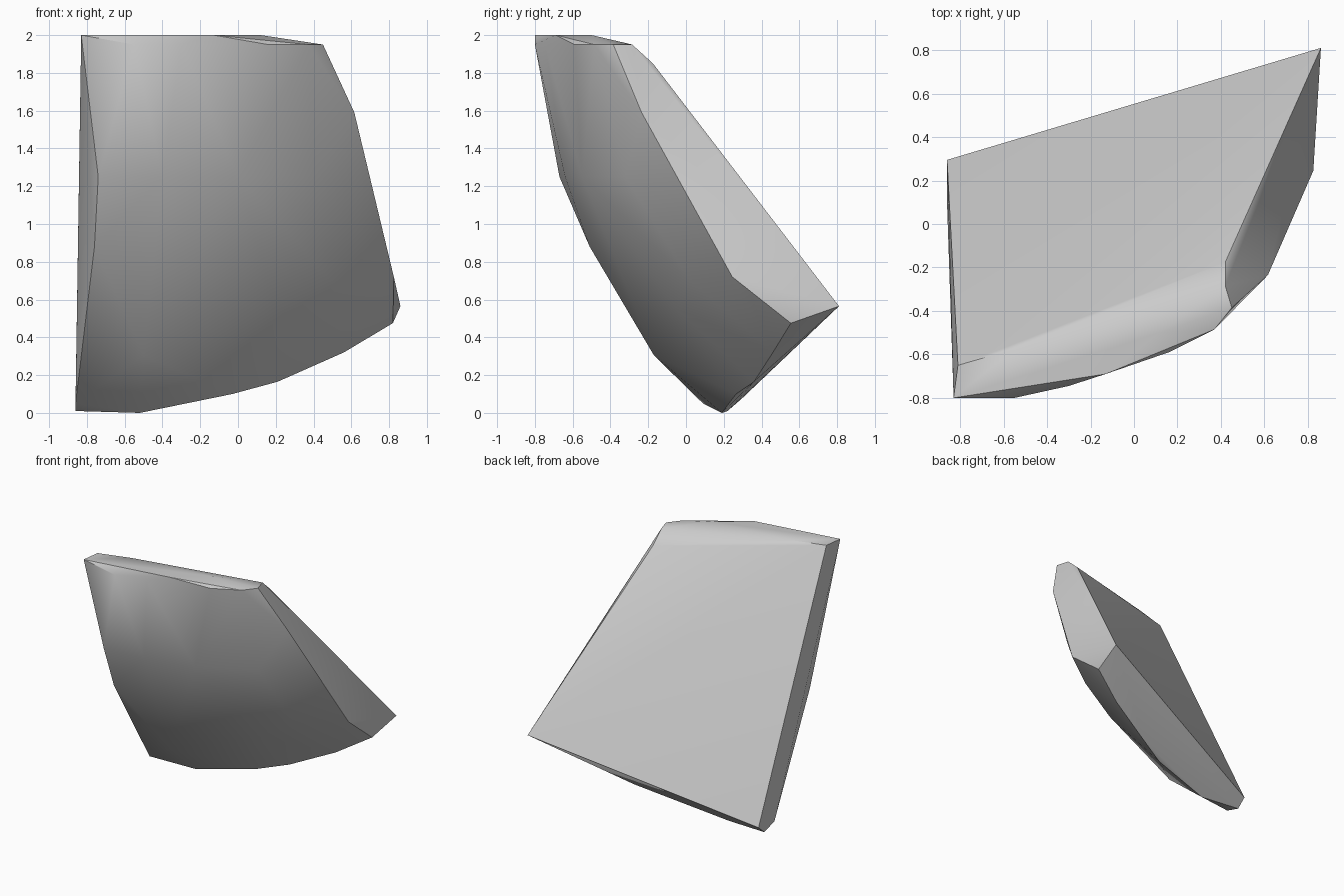
import bpy
import bmesh
import math
from mathutils import Vector

# Remove the default cube
default_cube = bpy.data.objects.get("Cube")
if default_cube:
    bpy.data.objects.remove(default_cube, do_unlink=True)


def make_material(name, colour):
    """One flat colour shown both in the viewport and in a render."""
    material = bpy.data.materials.new(name)
    material.use_nodes = True
    material.diffuse_color = colour
    shader = material.node_tree.nodes["Principled BSDF"]
    shader.inputs["Base Color"].default_value = colour
    shader.inputs["Roughness"].default_value = 0.8
    return material


def hull_object(name, outlines, material):
    """Wrap a solid convex shell around all the given outlines."""
    bm = bmesh.new()
    for outline in outlines:
        for point in outline:
            bm.verts.new(Vector(point))
    result = bmesh.ops.convex_hull(bm, input=list(bm.verts))
    # Drop points that ended up inside the shell
    spare = {item for key in ("geom_interior", "geom_unused")
             for item in result[key] if isinstance(item, bmesh.types.BMVert)}
    bmesh.ops.delete(bm, geom=list(spare), context="VERTS")
    bmesh.ops.recalc_face_normals(bm, faces=list(bm.faces))

    mesh = bpy.data.meshes.new(name)
    bm.to_mesh(mesh)
    bm.free()
    mesh.materials.append(material)
    obj = bpy.data.objects.new(name, mesh)
    bpy.context.scene.collection.objects.link(obj)
    return obj


def shade_smooth(obj, angle):
    """Smooth the bulged face but keep the broken edges crisp."""
    bpy.ops.object.select_all(action="DESELECT")
    obj.select_set(True)
    bpy.context.view_layer.objects.active = obj
    bpy.ops.object.shade_smooth_by_angle(angle=math.radians(angle))


# Flat back face: lower corners and upper corners
back_face = [(.86, .81, .565), (-.86, .295, .075),
             (-.81, -.65, 2), (.42, -.175, 1.85)]

# Top ridge, with the chipped rim in front of it
top_ridge = [(-.83, -.8, 2), (-.55, -.575, 2), (.12, -.5, 2), (-.13, -.69, 2)]
top_rim = [(-.55, -.8, 1.95), (-.3, -.745, 1.95), (.16, -.59, 1.95),
           (.37, -.485, 1.95), (.45, -.385, 1.95), (.42, -.285, 1.95)]

# Edges where the bulged front meets the two broken sides
one_side = [(-.74, -.67, 1.25), (-.76, -.51, .88), (-.86, .09, .05)]
other_side = [(.616, -.235, 1.59), (.825, .245, .72), (.82, .555, .475)]

# Lower edge rising across the width
lower_edge = [(-.86, .22, .01), (-.52, .19, 0), (-.03, .265, .1),
              (.21, .36, .165), (.56, .46, .32)]

# Bulge of the front face
front_bulge = [(-.4, -.64, 1.25), (0, -.55, 1.25), (.4, -.32, 1.25),
               (0, -.23, .75), (.5, .02, .7), (.2, -.05, .55),
               (-.5, -.17, .305)]

stone_grey = make_material("stone grey", (.6, .6, .6, 1))
rock_shard = hull_object(
    "rock_shard",
    [back_face, top_ridge, top_rim, one_side, other_side,
     lower_edge, front_bulge],
    stone_grey)
shade_smooth(rock_shard, 30)
